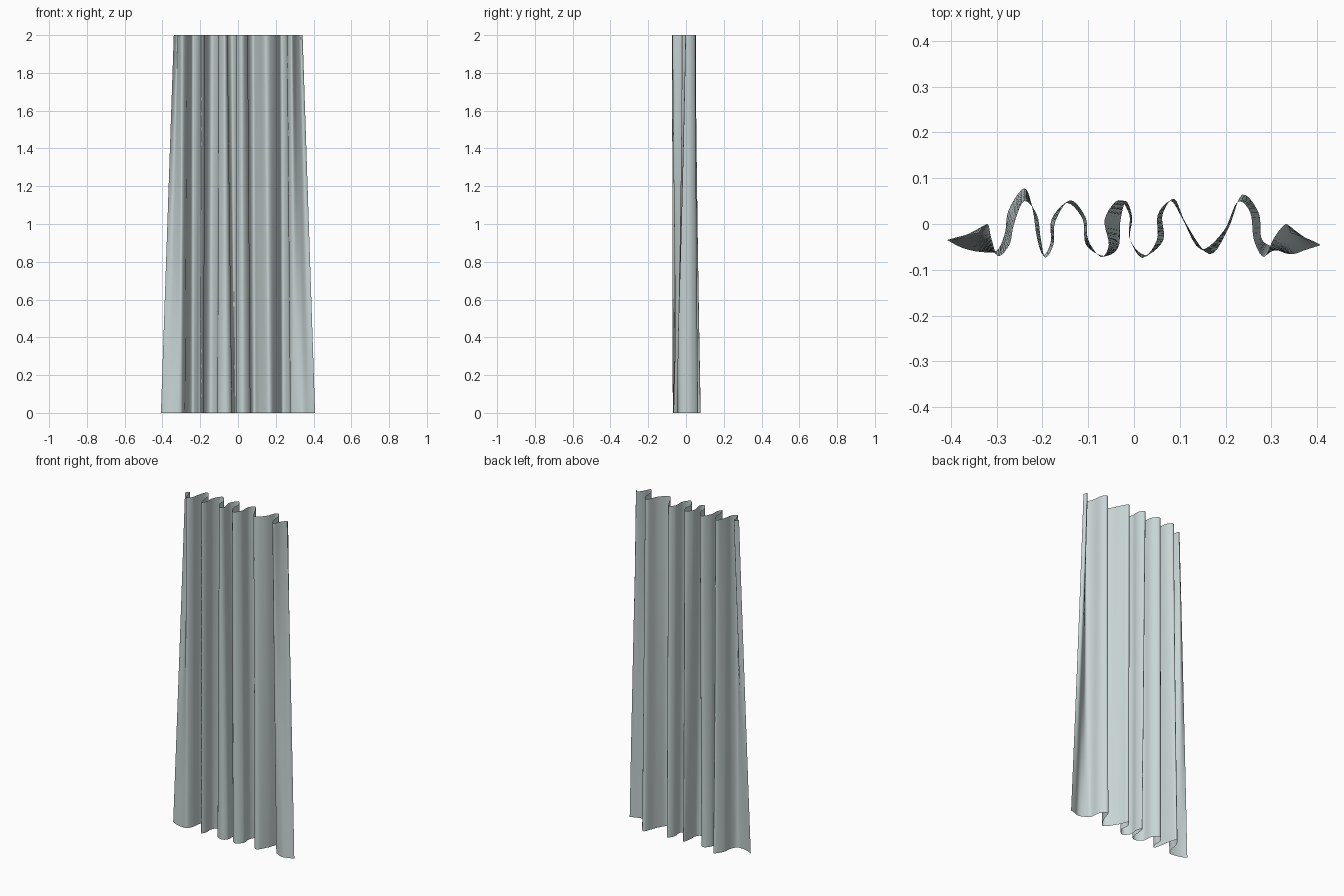
import bpy, bmesh

# Pleat control points: top x, top y, bottom x, bottom y (left to right)
PLEATS = [
    (-.340, -.020, -.408, -.035), (-.320, .000, -.375, -.052), (-.312, -.030, -.335, -.061),
    (-.297, -.070, -.300, -.058), (-.272, -.045, -.282, -.020), (-.262, .000, -.274, .030),
    (-.240, .050, -.240, .078), (-.212, .020, -.222, .035), (-.204, -.030, -.212, -.030),
    (-.194, -.073, -.198, -.068), (-.176, -.045, -.182, -.040), (-.172, .005, -.180, .010),
    (-.140, .052, -.146, .046), (-.106, .015, -.112, .010), (-.100, -.035, -.105, -.045),
    (-.072, -.072, -.065, -.070), (-.055, -.045, -.034, -.050), (-.064, .010, -.030, .005),
    (-.034, .052, -.018, .050), (-.010, .020, -.004, .015), (-.010, -.030, -.008, -.035),
    (.018, -.074, .025, -.068), (.050, -.035, .064, -.035), (.052, .020, .062, .020),
    (.080, .050, .088, .055), (.104, .015, .114, .000), (.145, -.055, .165, -.066),
    (.196, -.015, .206, -.010), (.226, .048, .236, .064), (.254, .025, .272, .025),
    (.262, -.035, .278, -.030), (.284, -.072, .298, -.048), (.306, -.030, .340, -.066),
    (.332, .000, .376, -.056), (.342, -.020, .408, -.046),
]
SUB, ROWS, HEIGHT = 5, 24, 2.0


def smooth_line(pts):
    """Catmull-Rom curve through the points."""
    out = []
    for i in range(len(pts) - 1):
        p0, p1, p2, p3 = (pts[max(0, min(len(pts) - 1, i + k))] for k in (-1, 0, 1, 2))
        for s in range(SUB):
            t = s / SUB
            out.append(tuple(.5 * (2 * b + (c - a) * t + (2 * a - 5 * b + 4 * c - d) * t * t
                                   + (3 * b - a - 3 * c + d) * t ** 3)
                             for a, b, c, d in zip(p0, p1, p2, p3)))
    return out + [pts[-1]]


# Curtain: a single sheet lofted from the hem to the top edge
line = smooth_line(PLEATS)
bm = bmesh.new()
grid = []
for r in range(ROWS + 1):
    u = r / ROWS
    v = .6 * u + .4 * (1 - (1 - u) ** 2)      # depth settles faster near the hem
    grid.append([bm.verts.new((bx + (tx - bx) * u, by + (ty - by) * v, HEIGHT * u))
                 for tx, ty, bx, by in line])
for lo, hi in zip(grid, grid[1:]):
    for i in range(len(line) - 1):
        bm.faces.new((lo[i], lo[i + 1], hi[i + 1], hi[i])).smooth = True
mesh = bpy.data.meshes.new("curtain")
bm.to_mesh(mesh)
bm.free()

cloth = bpy.data.materials.new("pale grey green cloth")
cloth.diffuse_color = (.58, .66, .66, 1)
mesh.materials.append(cloth)
curtain = bpy.data.objects.new("curtain", mesh)
bpy.context.collection.objects.link(curtain)
